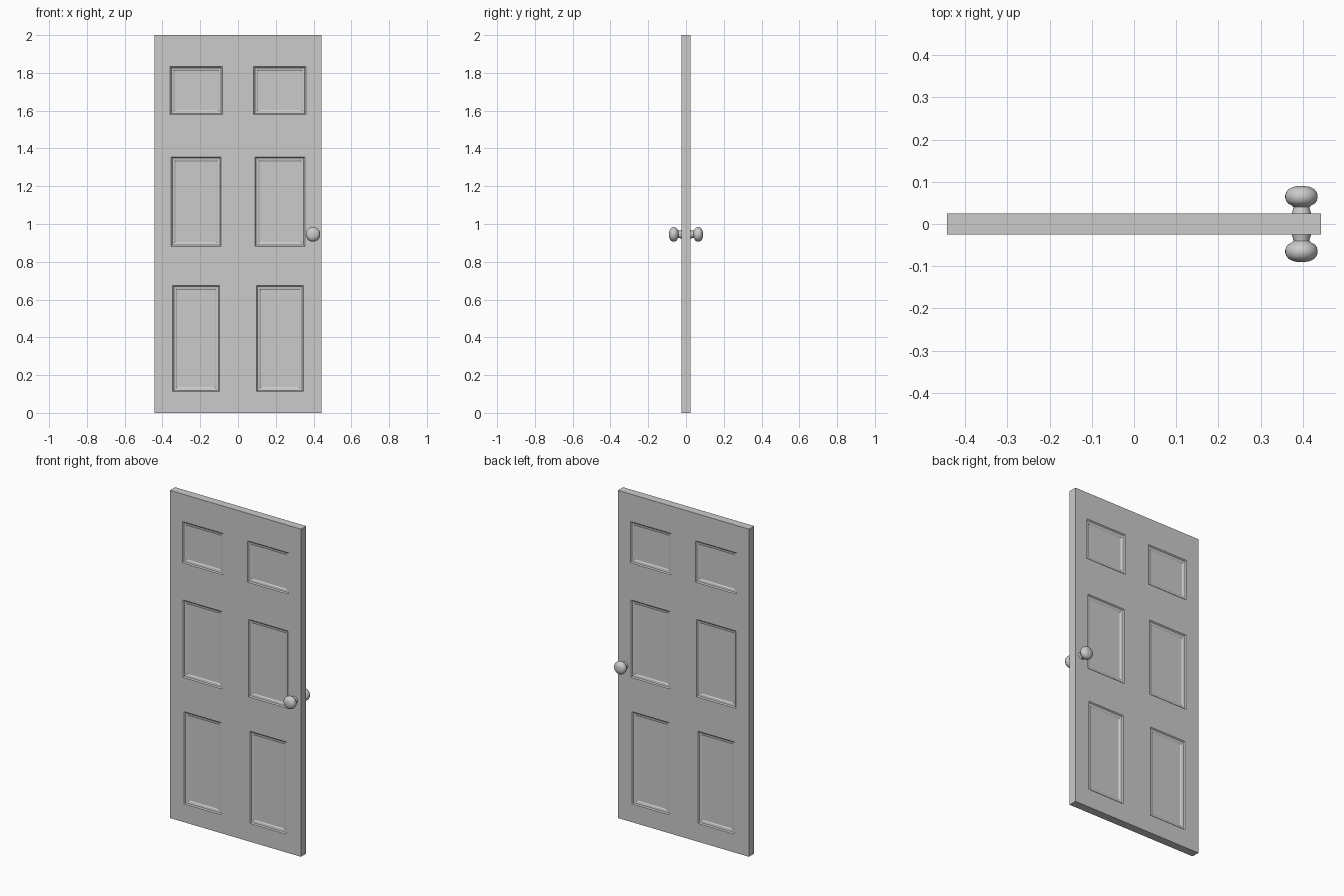
import bpy, bmesh
from math import pi, cos, sin

if "Cube" in bpy.data.objects:
    bpy.data.objects.remove(bpy.data.objects["Cube"])

W, H, T = 0.443, 2.0, 0.025      # half width, height, half thickness


def make_object(name, bm):
    bmesh.ops.recalc_face_normals(bm, faces=bm.faces)
    mesh = bpy.data.meshes.new(name)
    bm.to_mesh(mesh)
    bm.free()
    ob = bpy.data.objects.new(name, mesh)
    bpy.context.collection.objects.link(ob)
    return ob


def skin(bm, rings):
    """Join a list of vertex loops into a closed solid."""
    n = len(rings[0])
    for a, b in zip(rings, rings[1:]):
        for i in range(n):
            j = (i + 1) % n
            bm.faces.new((a[i], a[j], b[j], b[i]))
    bm.faces.new(rings[0])
    bm.faces.new(rings[-1])


# door slab
bm = bmesh.new()
bmesh.ops.create_cube(bm, size=1)
for v in bm.verts:
    v.co = (v.co.x * 2 * W, v.co.y * 2 * T, (v.co.z + 0.5) * H)
slab = make_object("door_slab", bm)

# panel recesses: x range and z range of each row, mirrored left/right, front/back
rows = [(0.083, 0.359, 1.58, 1.833),
        (0.090, 0.354, 0.882, 1.355),
        (0.097, 0.346, 0.112, 0.675)]
# moulding steps: inset from the outer edge, depth below the door face
steps = [(0.0, -0.01), (0.0, 0.0), (0.006, 0.006), (0.018, 0.008), (0.024, 0.012)]
bm = bmesh.new()
for x0, x1, z0, z1 in rows:
    for sx in (-1, 1):
        for sy in (-1, 1):
            rings = []
            for inset, depth in steps:
                a, b, c, d = x0 + inset, x1 - inset, z0 + inset, z1 - inset
                rings.append([bm.verts.new((sx * x, sy * (T - depth), z))
                              for x, z in ((a, c), (b, c), (b, d), (a, d))])
            skin(bm, rings)
cutter = make_object("panel_cutter", bm)
cutter.hide_render = True

cut = slab.modifiers.new("panels", 'BOOLEAN')
cut.operation = 'DIFFERENCE'
cut.solver = 'EXACT'
cut.object = cutter
bpy.context.view_layer.objects.active = slab
bpy.ops.object.modifier_apply(modifier=cut.name)
bpy.data.objects.remove(cutter)

# turned knobs, front and back: (radius, distance from door centre)
profile = [(0.023, 0.022), (0.0225, 0.027), (0.020, 0.034), (0.019, 0.040),
           (0.023, 0.044), (0.031, 0.048), (0.036, 0.054), (0.0385, 0.062),
           (0.0385, 0.068), (0.036, 0.076), (0.030, 0.083), (0.020, 0.088),
           (0.010, 0.0897), (0.002, 0.090)]
for name, sy in (("front_knob", -1), ("back_knob", 1)):
    bm = bmesh.new()
    rings = [[bm.verts.new((0.397 + r * cos(2 * pi * i / 32), sy * y,
                            0.945 + r * sin(2 * pi * i / 32))) for i in range(32)]
             for r, y in profile]
    skin(bm, rings)
    knob = make_object(name, bm)
    bpy.ops.object.select_all(action='DESELECT')
    knob.select_set(True)
    bpy.context.view_layer.objects.active = knob
    bpy.ops.object.shade_smooth_by_angle(angle=0.9)
